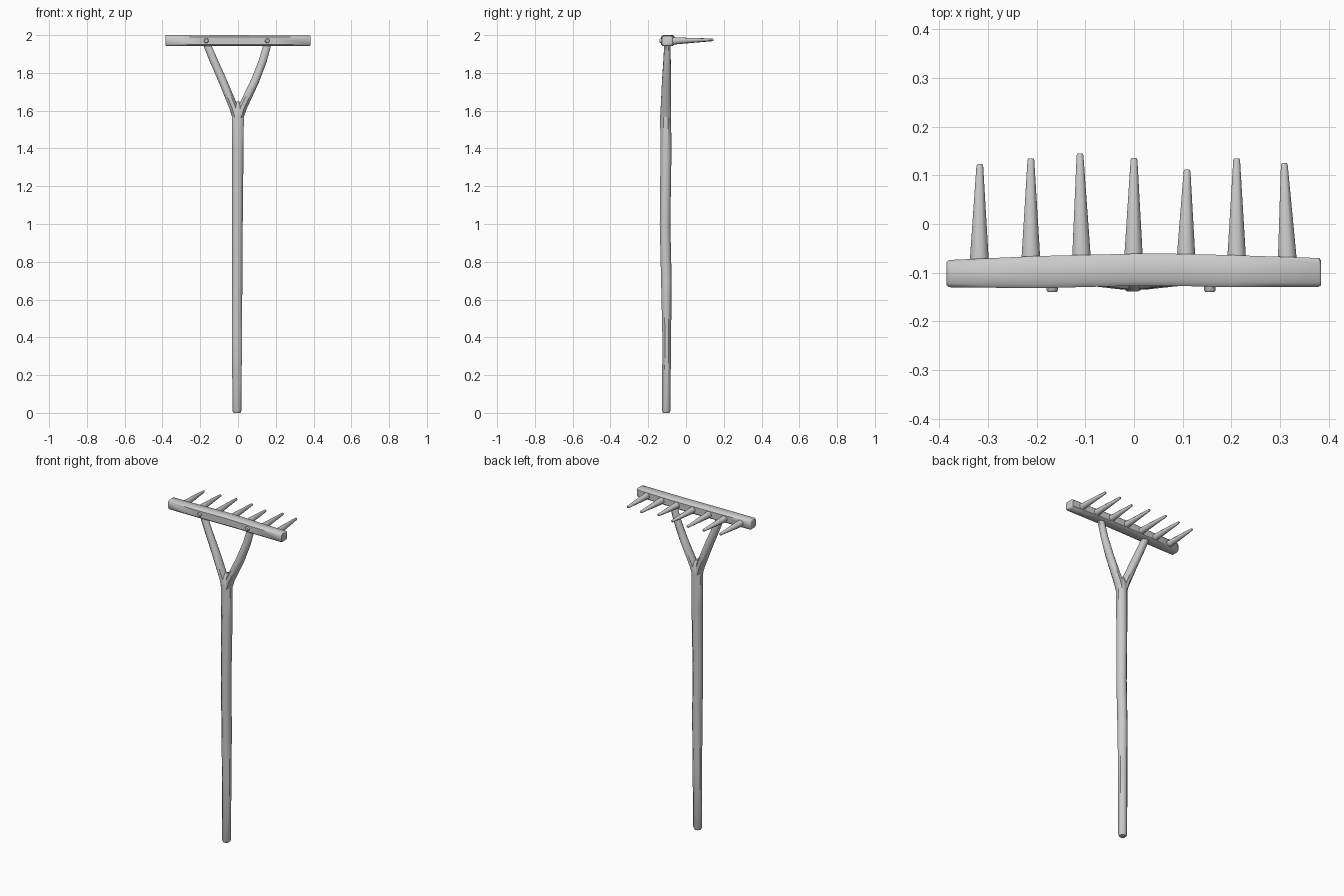
import bpy, bmesh, math
from mathutils import Vector


def loft(name, sections, profile, ref):
    """Sweep a unit profile along sections (x, y, z, half width along ref, half depth)."""
    bm = bmesh.new()
    rings = []
    for i, (x, y, z, ru, rv) in enumerate(sections):
        a = Vector(sections[max(i - 1, 0)][:3])
        b = Vector(sections[min(i + 1, len(sections) - 1)][:3])
        t = (b - a).normalized()
        u = Vector(ref)
        u = (u - t * u.dot(t)).normalized()
        v = t.cross(u)
        rings.append([bm.verts.new(Vector((x, y, z)) + u * p * ru + v * q * rv)
                      for p, q in profile])
    n = len(profile)
    for r, s in zip(rings, rings[1:]):
        for k in range(n):
            bm.faces.new((r[k], r[(k + 1) % n], s[(k + 1) % n], s[k]))
    bm.faces.new(rings[0][::-1])
    bm.faces.new(rings[-1])
    bmesh.ops.recalc_face_normals(bm, faces=bm.faces)
    mesh = bpy.data.meshes.new(name)
    bm.to_mesh(mesh)
    bm.free()
    ob = bpy.data.objects.new(name, mesh)
    bpy.context.collection.objects.link(ob)
    bpy.ops.object.select_all(action='DESELECT')
    ob.select_set(True)
    bpy.context.view_layer.objects.active = ob
    bpy.ops.object.shade_smooth_by_angle(angle=math.radians(46))
    return ob


def circle(n):
    return [(math.cos((k + 0.5) * math.tau / n) / math.cos(math.pi / n),
             math.sin((k + 0.5) * math.tau / n) / math.cos(math.pi / n)) for k in range(n)]


X, Z = (1, 0, 0), (0, 0, 1)
c = 0.7
chamfered = [(1, c), (c, 1), (-c, 1), (-1, c), (-1, -c), (-c, -1), (c, -1), (1, -c)]

# Slightly crooked wooden handle
loft("handle", [
    (-0.006, -0.105, 0.00, 0.018, 0.017), (-0.006, -0.105, 0.012, 0.024, 0.022),
    (-0.005, -0.102, 0.40, 0.026, 0.023), (-0.004, -0.104, 0.70, 0.027, 0.028),
    (-0.003, -0.111, 1.00, 0.028, 0.028), (-0.001, -0.106, 1.38, 0.030, 0.029),
    (-0.001, -0.108, 1.57, 0.032, 0.029), (0.000, -0.107, 1.61, 0.030, 0.027),
    (0.000, -0.106, 1.65, 0.006, 0.012)], circle(8), X)

# Two fork branches up to the head
loft("fork_branch_left", [
    (-0.006, -0.108, 1.56, 0.023, 0.027), (-0.022, -0.107, 1.615, 0.023, 0.027),
    (-0.082, -0.103, 1.76, 0.022, 0.024), (-0.135, -0.100, 1.88, 0.021, 0.019),
    (-0.172, -0.098, 1.97, 0.020, 0.017)], circle(8), X)
loft("fork_branch_right", [
    (0.005, -0.108, 1.56, 0.023, 0.027), (0.023, -0.107, 1.615, 0.023, 0.027),
    (0.089, -0.103, 1.755, 0.022, 0.024), (0.130, -0.100, 1.86, 0.021, 0.019),
    (0.161, -0.098, 1.97, 0.020, 0.017)], circle(8), X)

# Head bar, a little uneven along its length
loft("head_bar", [
    (-0.385, -0.102, 1.971, 0.025, 0.024), (-0.380, -0.102, 1.971, 0.029, 0.028),
    (-0.200, -0.099, 1.971, 0.028, 0.033), (0.000, -0.094, 1.971, 0.029, 0.033),
    (0.080, -0.094, 1.971, 0.028, 0.033), (0.200, -0.097, 1.970, 0.027, 0.033),
    (0.380, -0.100, 1.970, 0.027, 0.030), (0.384, -0.100, 1.970, 0.024, 0.026)], chamfered, Z)

# Tapered teeth: base x, tip x, tip y
teeth = [(-0.318, -0.317, 0.123), (-0.212, -0.212, 0.135), (-0.108, -0.111, 0.145),
         (-0.001, 0.0, 0.136), (0.107, 0.109, 0.112), (0.211, 0.211, 0.135),
         (0.315, 0.309, 0.125)]
for i, (bx, tx, ty) in enumerate(teeth):
    loft(f"tooth_{i + 1}", [
        (bx, -0.085, 1.969, 0.020, 0.020), (bx, -0.068, 1.969, 0.019, 0.019),
        (tx, ty - 0.004, 1.975, 0.007, 0.007), (tx, ty, 1.975, 0.005, 0.005)], circle(8), X)

# Pegs fixing the head to the fork
for side, px in (("left", -0.168), ("right", 0.156)):
    loft(f"peg_{side}", [
        (px, -0.11, 1.97, 0.012, 0.012), (px, -0.136, 1.97, 0.012, 0.012),
        (px, -0.140, 1.97, 0.009, 0.009)], circle(8), X)
